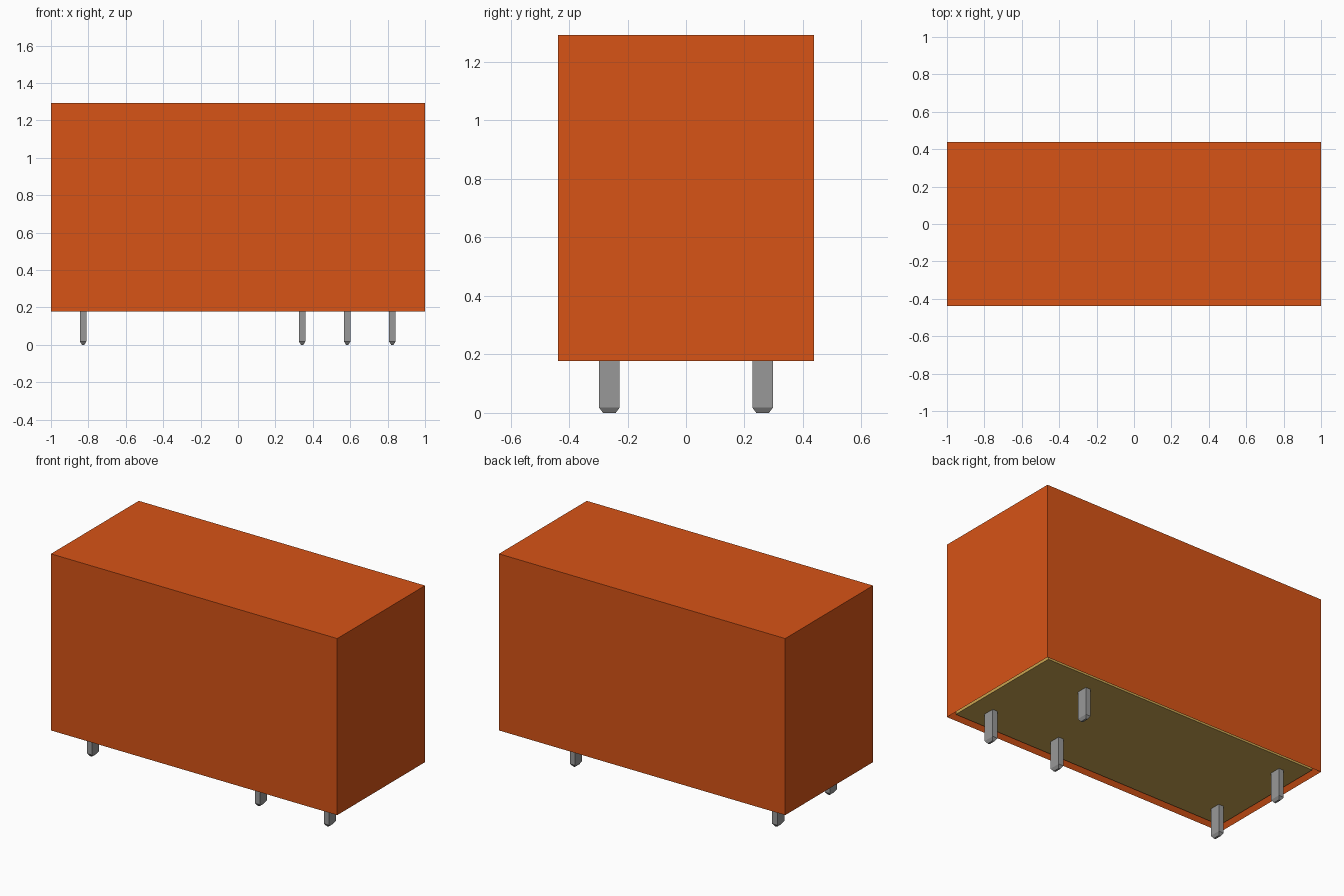
import bpy
import bmesh
from mathutils import Matrix

cube = bpy.data.objects.get("Cube")
if cube:
    bpy.data.objects.remove(cube, do_unlink=True)


def material(name, rgb):
    mat = bpy.data.materials.new(name)
    mat.use_nodes = True
    color = (*rgb, 1.0)
    mat.diffuse_color = color
    mat.node_tree.nodes["Principled BSDF"].inputs["Base Color"].default_value = color
    return mat


def finish(name, bm, mat):
    bmesh.ops.recalc_face_normals(bm, faces=bm.faces)
    mesh = bpy.data.meshes.new(name)
    bm.to_mesh(mesh)
    bm.free()
    mesh.materials.append(mat)
    obj = bpy.data.objects.new(name, mesh)
    bpy.context.collection.objects.link(obj)
    return obj


def box(center, size):
    bm = bmesh.new()
    bmesh.ops.create_cube(
        bm, size=1, matrix=Matrix.Translation(center) @ Matrix.Diagonal((*size, 1)))
    return bm


def bottom_face(bm):
    return min(bm.faces, key=lambda f: f.calc_center_median().z)


orange = material("orange plastic", (0.68, 0.087, 0.008))
tan = material("tan sealant", (0.59, 0.38, 0.085))
metal = material("grey metal", (0.318, 0.318, 0.318))

LENGTH, DEPTH, TOP, BASE = 2.0, 0.876, 1.292, 0.177
RIM, RECESS = 0.035, 0.015

# Housing: open-bottomed shell with a thin rim
bm = box((0, 0, (TOP + BASE) / 2), (LENGTH, DEPTH, TOP - BASE))
face = bottom_face(bm)
bmesh.ops.inset_region(bm, faces=[face], thickness=RIM, use_even_offset=True)
bmesh.ops.translate(bm, verts=face.verts, vec=(0, 0, 0.06))
finish("housing", bm, orange)

# Base plate: sits just inside the rim
plate_z = BASE + RECESS
bm = box((0, 0, plate_z + 0.015), (LENGTH - 2 * RIM, DEPTH - 2 * RIM, 0.03))
finish("base_plate", bm, tan)

# Pins: flat blades with tapered tips
PIN_X, PIN_Y, TIP = 0.035, 0.07, 0.018
ROW = 0.262
pins = {
    "coil_pin_front": (-0.828, -ROW),
    "coil_pin_back": (-0.828, ROW),
    "contact_pin_inner": (0.343, -ROW),
    "contact_pin_middle": (0.584, ROW),
    "contact_pin_outer": (0.825, -ROW),
}
for name, (x, y) in pins.items():
    top = plate_z + 0.01
    bm = box((x, y, (top + TIP) / 2), (PIN_X, PIN_Y, top - TIP))
    ret = bmesh.ops.extrude_discrete_faces(bm, faces=[bottom_face(bm)])
    tip = ret["faces"][0]
    for v in tip.verts:
        v.co.x = x + (v.co.x - x) * 0.35
        v.co.y = y + (v.co.y - y) * 0.62
        v.co.z = 0
    finish(name, bm, metal)
